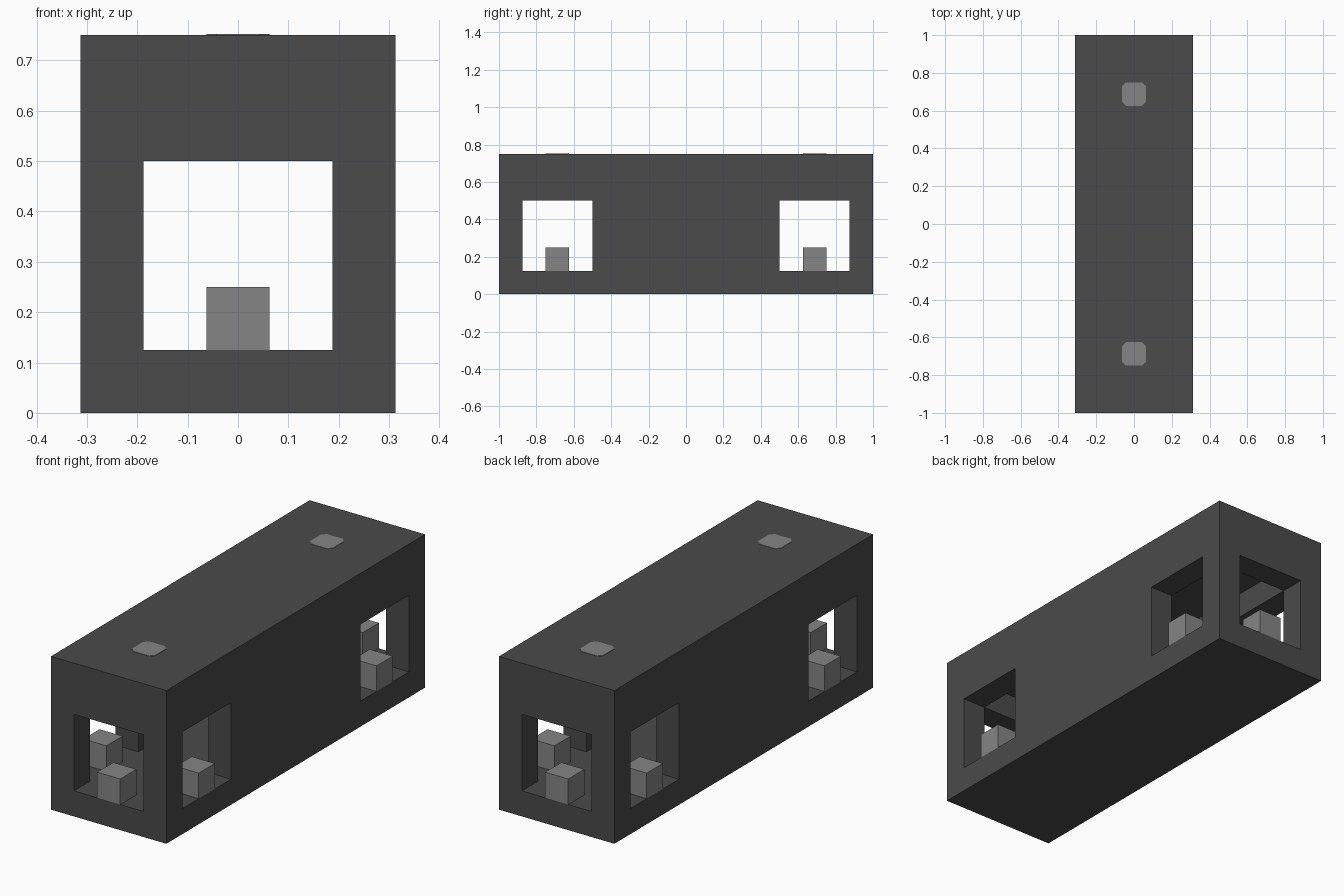
import bpy
import bmesh
from math import pi
from mathutils import Matrix, Vector

cube = bpy.data.objects.get("Cube")
if cube:
    bpy.data.objects.remove(cube, do_unlink=True)


def make_material(name, value):
    mat = bpy.data.materials.new(name)
    colour = (value, value, value, 1.0)
    mat.diffuse_color = colour
    mat.use_nodes = True
    mat.node_tree.nodes["Principled BSDF"].inputs["Base Color"].default_value = colour
    return mat


dark_grey = make_material("dark grey", 0.069)
light_grey = make_material("light grey", 0.235)


def make_box(name, size, centre, mat=None, corner=0):
    """Box, optionally with its vertical corners cut."""
    bm = bmesh.new()
    bmesh.ops.create_cube(bm, size=1)
    bmesh.ops.scale(bm, vec=size, verts=bm.verts)
    if corner:
        upright = [e for e in bm.edges
                   if abs(e.verts[0].co.z - e.verts[1].co.z) > size[2] / 2]
        bmesh.ops.bevel(bm, geom=upright, offset=corner, segments=1, affect='EDGES')
    bmesh.ops.translate(bm, vec=centre, verts=bm.verts)
    mesh = bpy.data.meshes.new(name)
    bm.to_mesh(mesh)
    bm.free()
    if mat:
        mesh.materials.append(mat)
    obj = bpy.data.objects.new(name, mesh)
    bpy.context.collection.objects.link(obj)
    return obj


WALL = 0.125
WIDTH, LENGTH, HEIGHT = 0.625, 2.0, 0.75
OPENING = 0.375
OPENING_Z = WALL + OPENING / 2
SIDE_Y = 0.6875

# Hollow shell with an opening at each end and two along each side
shell = make_box("shell", (WIDTH, LENGTH, HEIGHT), (0, 0, HEIGHT / 2), dark_grey)
cutters = [
    make_box("room_cutter", (WIDTH - 2 * WALL, LENGTH - 2 * WALL, HEIGHT - 2 * WALL),
             (0, 0, HEIGHT / 2)),
    make_box("end_cutter", (OPENING, LENGTH + 1, OPENING), (0, 0, OPENING_Z)),
]
for side in (-1, 1):
    cutters.append(make_box("side_cutter", (WIDTH + 1, OPENING, OPENING),
                            (0, side * SIDE_Y, OPENING_Z)))

bpy.context.view_layer.objects.active = shell
for cutter in cutters:
    cutter.hide_render = True
    cut = shell.modifiers.new(cutter.name, 'BOOLEAN')
    cut.operation = 'DIFFERENCE'
    cut.solver = 'EXACT'
    cut.object = cutter
    bpy.ops.object.modifier_apply(modifier=cut.name)
for cutter in cutters:
    bpy.data.objects.remove(cutter, do_unlink=True)

# Small blocks on the sills, and studs let into the roof
block = (WALL, WALL, WALL)
block_z = WALL * 1.5
for end, end_name in ((-1, "front"), (1, "back")):
    make_box(end_name + "_end_block", block,
             (0, end * (LENGTH - WALL) / 2, block_z), light_grey)
    for side, side_name in ((-1, "right"), (1, "left")):
        make_box(end_name + "_" + side_name + "_block", block,
                 (side * (WIDTH - WALL) / 2, end * SIDE_Y, block_z), light_grey)
    make_box(end_name + "_roof_stud", (WALL, WALL, WALL + 0.004),
             (0, end * SIDE_Y, HEIGHT - WALL / 2), light_grey, corner=0.02)
